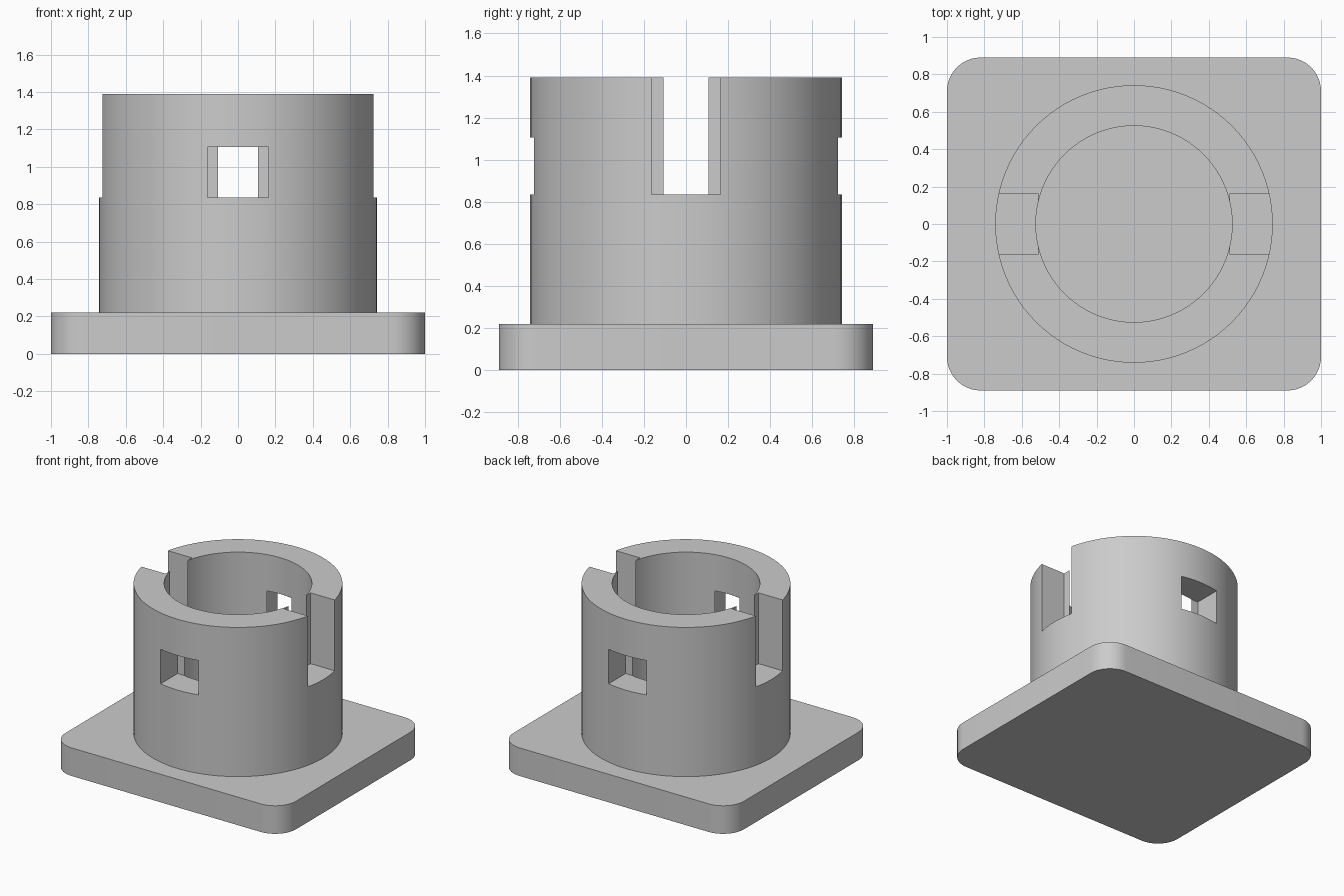
import bpy
import bmesh
import math

cube = bpy.data.objects.get("Cube")
if cube:
    bpy.data.objects.remove(cube, do_unlink=True)

BASE_X, BASE_Y, BASE_H, CORNER = 1.0, 0.89, 0.22, 0.18
OUTER, INNER, TOP = 0.742, 0.525, 1.39
SLOT_HALF, SLOT_START = 0.164, 0.514
SLOT_Z, WINDOW_TOP = 0.835, 1.105
SEGMENTS = 96

grey = bpy.data.materials.new("light_grey")
grey.use_nodes = True
colour = (0.6, 0.6, 0.6, 1.0)
grey.diffuse_color = colour
grey.node_tree.nodes["Principled BSDF"].inputs["Base Color"].default_value = colour


def make_object(name, bm):
    bmesh.ops.recalc_face_normals(bm, faces=bm.faces)
    mesh = bpy.data.meshes.new(name)
    bm.to_mesh(mesh)
    bm.free()
    mesh.materials.append(grey)
    obj = bpy.data.objects.new(name, mesh)
    bpy.context.collection.objects.link(obj)
    return obj


def box(name, low, high):
    bm = bmesh.new()
    bmesh.ops.create_cube(bm, size=1)
    for v in bm.verts:
        v.co = [h if c > 0 else l for c, l, h in zip(v.co, low, high)]
    return make_object(name, bm)


def select_only(obj):
    bpy.ops.object.select_all(action='DESELECT')
    obj.select_set(True)
    bpy.context.view_layer.objects.active = obj


def cut(target, cutter):
    cutter.hide_render = True
    mod = target.modifiers.new("cut", 'BOOLEAN')
    mod.operation = 'DIFFERENCE'
    mod.solver = 'EXACT'
    mod.object = cutter
    select_only(target)
    bpy.ops.object.modifier_apply(modifier=mod.name)
    bpy.data.objects.remove(cutter, do_unlink=True)


# Base plate with rounded upright corners
bm = bmesh.new()
bmesh.ops.create_cube(bm, size=1)
for v in bm.verts:
    v.co = (v.co.x * 2 * BASE_X, v.co.y * 2 * BASE_Y, (v.co.z + 0.5) * BASE_H)
upright = [e for e in bm.edges if abs(e.verts[0].co.z - e.verts[1].co.z) > 0.1]
bmesh.ops.bevel(bm, geom=upright, offset=CORNER, segments=12, profile=0.5,
                affect='EDGES')
base = make_object("base_plate", bm)

# Tube: a ring profile revolved around the z axis
bm = bmesh.new()
profile = [(INNER, BASE_H), (OUTER, BASE_H), (OUTER, TOP), (INNER, TOP)]
rings = []
for i in range(SEGMENTS):
    a = math.tau * i / SEGMENTS
    rings.append([bm.verts.new((r * math.cos(a), r * math.sin(a), z))
                  for r, z in profile])
for i, ring in enumerate(rings):
    following = rings[(i + 1) % SEGMENTS]
    for j in range(len(profile)):
        k = (j + 1) % len(profile)
        bm.faces.new((ring[j], following[j], following[k], ring[k]))
tube = make_object("tube", bm)

# Open slots on the two sides, closed windows at front and back
for side in (-1, 1):
    near, far = sorted((side * SLOT_START, side * 1.0))
    cut(tube, box("slot_cutter", (near, -SLOT_HALF, SLOT_Z),
                  (far, SLOT_HALF, TOP + 0.2)))
    cut(tube, box("window_cutter", (-SLOT_HALF, near, SLOT_Z),
                  (SLOT_HALF, far, WINDOW_TOP)))

# Smooth curved walls, crisp rims
for obj in (base, tube):
    select_only(obj)
    bpy.ops.object.shade_smooth_by_angle(angle=math.radians(30))
